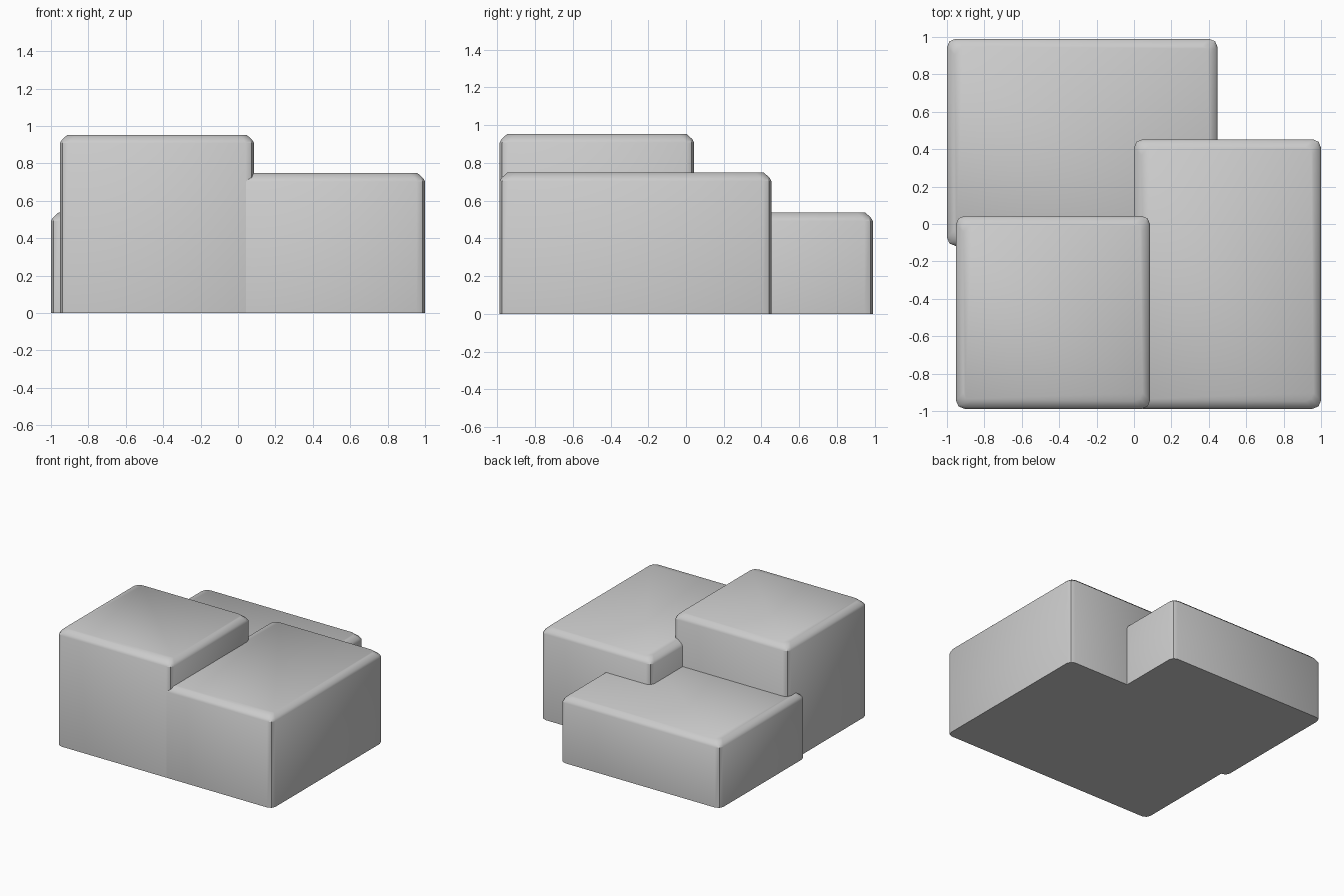
import bpy, bmesh, math

if "Cube" in bpy.data.objects:
    bpy.data.objects.remove(bpy.data.objects["Cube"])

RADIUS = 0.045   # rounding of the upright corners
STEPS = 2        # facets per rounded corner


def rounded_loop(bm, x0, x1, y0, y1, inset, z):
    """Ring of vertices around a rounded rectangle."""
    a, b = x0 + inset + RADIUS, x1 - inset - RADIUS
    c, d = y0 + inset + RADIUS, y1 - inset - RADIUS
    ring = []
    for i, (cx, cy) in enumerate([(b, d), (a, d), (a, c), (b, c)]):
        for s in range(STEPS + 1):
            t = math.pi / 2 * (i + s / STEPS)
            ring.append(bm.verts.new((cx + RADIUS * math.cos(t),
                                      cy + RADIUS * math.sin(t), z)))
    return ring


def block(name, x0, x1, y0, y1, height):
    """Upright block with a flat base, rounded corners and softened top rim."""
    bm = bmesh.new()
    profile = [(0, 0), (0, height - 0.045), (0.01, height - 0.027), (0.04, height)]
    rings = [rounded_loop(bm, x0, x1, y0, y1, inset, z) for inset, z in profile]
    for low, high in zip(rings, rings[1:]):
        n = len(low)
        for i in range(n):
            j = (i + 1) % n
            bm.faces.new((low[i], low[j], high[j], high[i]))
    bm.faces.new(rings[0][::-1])
    bm.faces.new(rings[-1])
    mesh = bpy.data.meshes.new(name)
    bm.to_mesh(mesh)
    bm.free()
    obj = bpy.data.objects.new(name, mesh)
    bpy.context.collection.objects.link(obj)
    bpy.ops.object.select_all(action='DESELECT')
    obj.select_set(True)
    bpy.context.view_layer.objects.active = obj
    bpy.ops.object.shade_smooth_by_angle(angle=math.radians(35))
    return obj


# Three overlapping blocks of rising height
block("low_back_block", -1.0, 0.447, -0.117, 0.99, 0.537)
block("middle_right_block", 0.0, 1.0, -0.988, 0.453, 0.748)
block("tall_front_block", -0.952, 0.086, -0.988, 0.043, 0.953)
